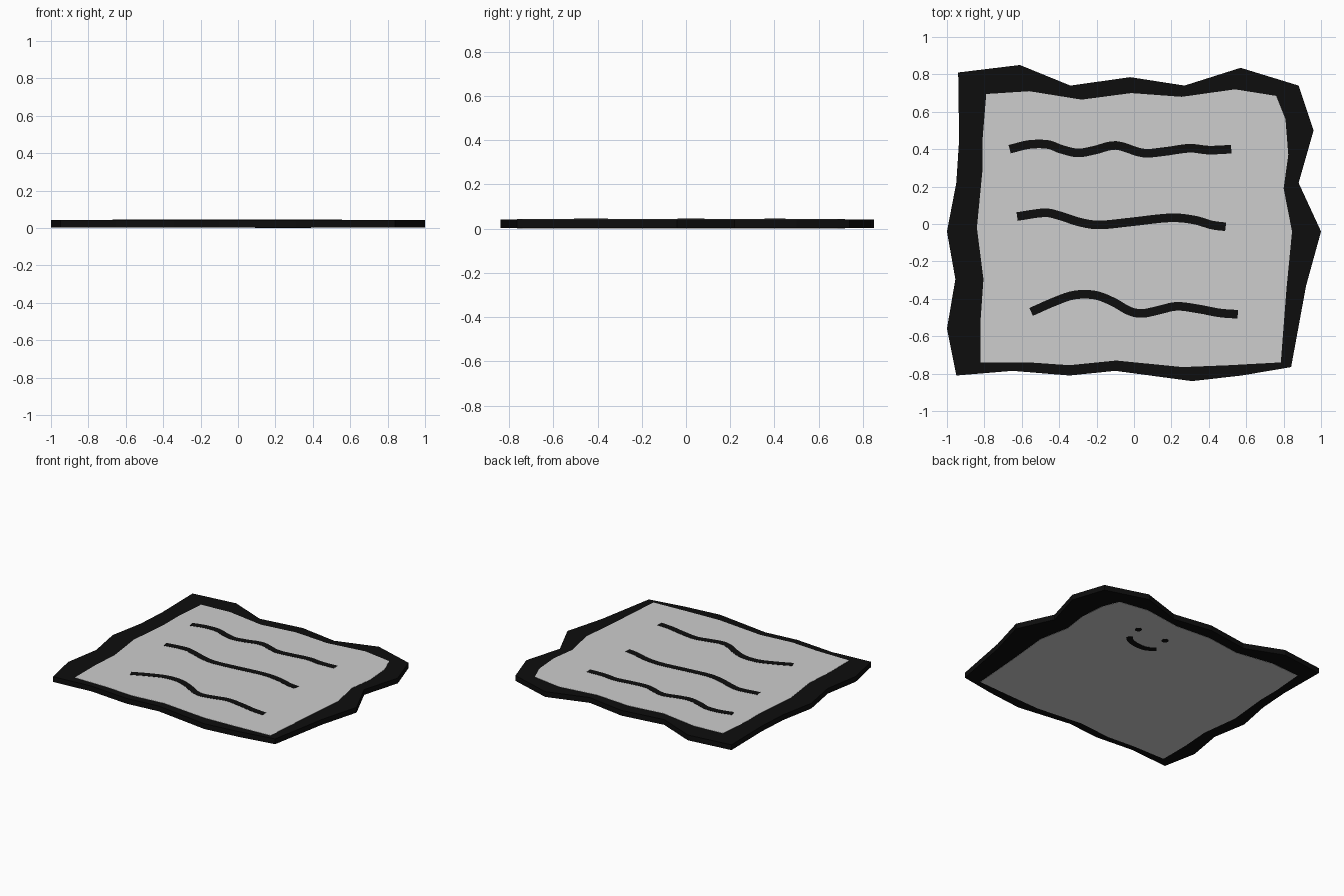
import bpy, bmesh, math
from mathutils import Vector

if "Cube" in bpy.data.objects:
    bpy.data.objects.remove(bpy.data.objects["Cube"])


def material(name, v):
    m = bpy.data.materials.new(name)
    m.diffuse_color = (v, v, v, 1)
    m.use_nodes = True
    m.node_tree.nodes["Principled BSDF"].inputs["Base Color"].default_value = m.diffuse_color
    return m


BLACK = material("ink black", 0.004)
GREY = material("paper grey", 0.61)


def finish(name, bm, z0, z1, mat):
    """Extrude the flat faces at z0 up to z1 and make an object."""
    ext = bmesh.ops.extrude_face_region(bm, geom=bm.faces[:], use_keep_orig=True)
    for g in ext["geom"]:
        if isinstance(g, bmesh.types.BMVert):
            g.co.z = z1
    bmesh.ops.recalc_face_normals(bm, faces=bm.faces[:])
    bmesh.ops.triangulate(bm, faces=[f for f in bm.faces if len(f.verts) > 4])
    me = bpy.data.meshes.new(name)
    bm.to_mesh(me)
    bm.free()
    me.materials.append(mat)
    ob = bpy.data.objects.new(name, me)
    bpy.context.collection.objects.link(ob)
    return ob


def slab(name, pts, z0, z1, mat, dx=0):
    bm = bmesh.new()
    bm.faces.new([bm.verts.new((x + dx, y, z0)) for x, y in pts])
    return finish(name, bm, z0, z1, mat)


def smooth_path(pts, n=5):
    """Catmull-Rom curve through the points."""
    p = [Vector(q) for q in pts]
    p = [2 * p[0] - p[1]] + p + [2 * p[-1] - p[-2]]
    out = []
    for a, b, c, d in zip(p, p[1:], p[2:], p[3:]):
        for i in range(n):
            t = i / n
            out.append(0.5 * (2 * b + (c - a) * t + (2 * a - 5 * b + 4 * c - d) * t * t
                              + (3 * b - a - 3 * c + d) * t ** 3))
    return out + [p[-2]]


def stroke(name, pts, width, z0, z1):
    path = smooth_path(pts)
    bm = bmesh.new()
    rows = []
    for i, p in enumerate(path):
        d = (path[min(i + 1, len(path) - 1)] - path[max(i - 1, 0)]).normalized()
        n = Vector((-d.y, d.x)) * width / 2
        rows.append([bm.verts.new((*(p + n * s), z0)) for s in (-1, 1)])
    for a, b in zip(rows, rows[1:]):
        bm.faces.new((a[0], b[0], b[1], a[1]))
    return finish(name, bm, z0, z1, BLACK)


# Ragged black slab
outline = [(-.94, .81), (-.61, .85), (-.34, .74), (-.02, .785), (.27, .74), (.57, .835),
           (.88, .74), (.96, .50), (.88, .22), (1, -.04), (.92, -.33), (.84, -.765),
           (.575, -.81), (.31, -.84), (-.10, -.785), (-.345, -.81), (-.65, -.785),
           (-.95, -.81), (-1, -.56), (-.955, -.295), (-1, -.04), (-.95, .22), (-.935, .45)]
slab("slab", outline, .003, .042, BLACK)

# Grey sheets on both faces
sheet = [(-.79, .695), (-.56, .71), (-.28, .665), (-.015, .70), (.255, .68), (.54, .72),
         (.76, .685), (.81, .56), (.825, .37), (.80, .19), (.845, -.04), (.815, -.35),
         (.785, -.74), (.51, -.755), (.26, -.765), (-.095, -.73), (-.345, -.755),
         (-.56, -.74), (-.82, -.74), (-.82, -.51), (-.805, -.295), (-.84, -.02),
         (-.81, .29), (-.81, .45)]
slab("top_sheet", sheet, .0415, .0435, GREY)
slab("bottom_sheet", sheet, .0015, .0035, GREY, -.06)

# Wavy lines on the top
waves = [
    [(-.665, .40), (-.56, .425), (-.46, .425), (-.39, .40), (-.30, .38), (-.21, .395),
     (-.095, .42), (.045, .38), (.16, .387), (.295, .405), (.40, .395), (.52, .40)],
    [(-.625, .04), (-.48, .06), (-.40, .045), (-.29, .01), (-.185, -.005), (-.025, .01),
     (.19, .033), (.32, .022), (.415, -.005), (.49, -.015)],
    [(-.55, -.47), (-.425, -.415), (-.32, -.38), (-.21, -.38), (-.115, -.415), (-.025, -.465),
     (.045, -.478), (.135, -.46), (.23, -.44), (.35, -.455), (.455, -.475), (.555, -.483)],
]
for i, w in enumerate(waves):
    stroke(f"wavy_line_{i + 1}", w, .046, .043, .045)

# Small smiling face on the underside
stroke("mouth", [(.35, .37), (.31, .335), (.24, .315), (.16, .32), (.105, .36)], .045, 0, .002)
for i, x in enumerate((.366, .133)):
    ring = [(x + .024 * math.cos(a * math.pi / 6), .482 + .024 * math.sin(a * math.pi / 6))
            for a in range(12)]
    slab(f"eye_{i + 1}", ring, 0, .002, BLACK)
